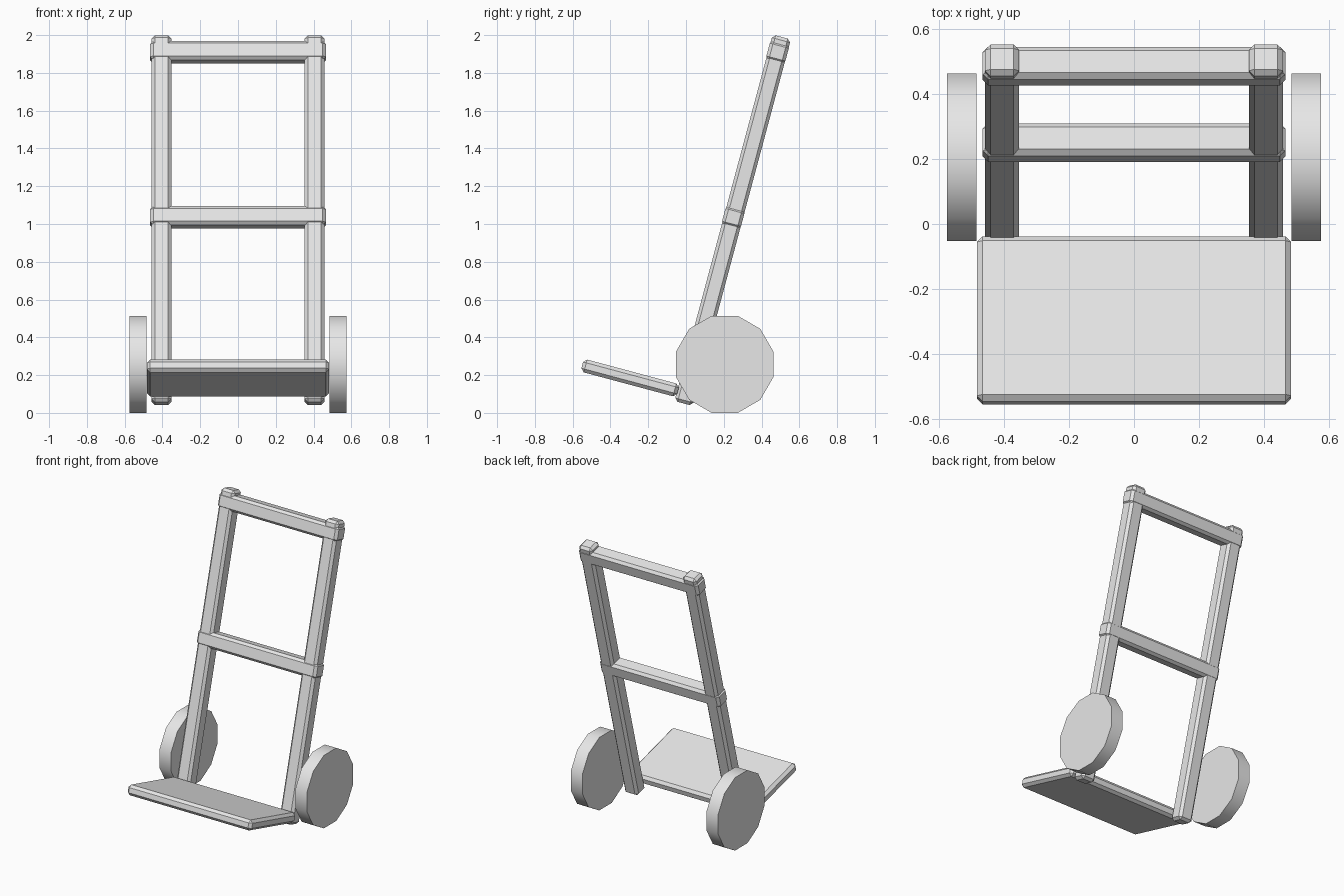
import bpy, math
from mathutils import Vector

old = bpy.data.objects.get("Cube")
if old:
    bpy.data.objects.remove(old, do_unlink=True)

TILT = math.radians(-15)

grey = bpy.data.materials.new("light grey")
grey.use_nodes = True
color = (0.8, 0.8, 0.8, 1)
grey.diffuse_color = color
grey.node_tree.nodes["Principled BSDF"].inputs["Base Color"].default_value = color


def beam(name, size, center, bevel):
    """Chamfered box leaning back with the frame."""
    bpy.ops.mesh.primitive_cube_add(size=1, location=center)
    ob = bpy.context.object
    ob.name = name
    ob.scale = size
    bpy.ops.object.transform_apply(location=False, rotation=False, scale=True)
    ob.rotation_euler.x = TILT
    mod = ob.modifiers.new("chamfer", "BEVEL")
    mod.width = bevel
    mod.segments = 1
    ob.data.materials.append(grey)
    return ob


# Side rails, from the foot to the handle
foot, head = Vector((0, -0.013, 0.05)), Vector((0, 0.507, 1.99))
for side, sx in (("left", 1), ("right", -1)):
    middle = (foot + head) / 2
    middle.x = sx * 0.405
    beam(side + "_rail", (0.105, 0.1, (head - foot).length), middle, 0.017)

# Cross bars
beam("top_bar", (0.93, 0.104, 0.104), (0, 0.485, 1.91), 0.017)
beam("middle_bar", (0.93, 0.104, 0.104), (0, 0.25, 1.035), 0.017)

# Toe plate
beam("toe_plate", (0.966, 0.525, 0.07), (0, -0.296, 0.185), 0.018)

# Twelve-sided wheels standing on a flat
radius = 0.257 / math.cos(math.pi / 12)
for side, sx in (("left", 1), ("right", -1)):
    bpy.ops.mesh.primitive_cylinder_add(vertices=12, radius=radius, depth=0.09)
    wheel = bpy.context.object
    wheel.name = side + "_wheel"
    wheel.rotation_euler.z = math.pi / 12
    bpy.ops.object.transform_apply(location=False, rotation=True, scale=False)
    wheel.rotation_euler.y = math.pi / 2
    wheel.location = (sx * 0.529, 0.205, 0.257)
    wheel.data.materials.append(grey)
    bpy.ops.object.shade_smooth_by_angle(angle=math.radians(40))
